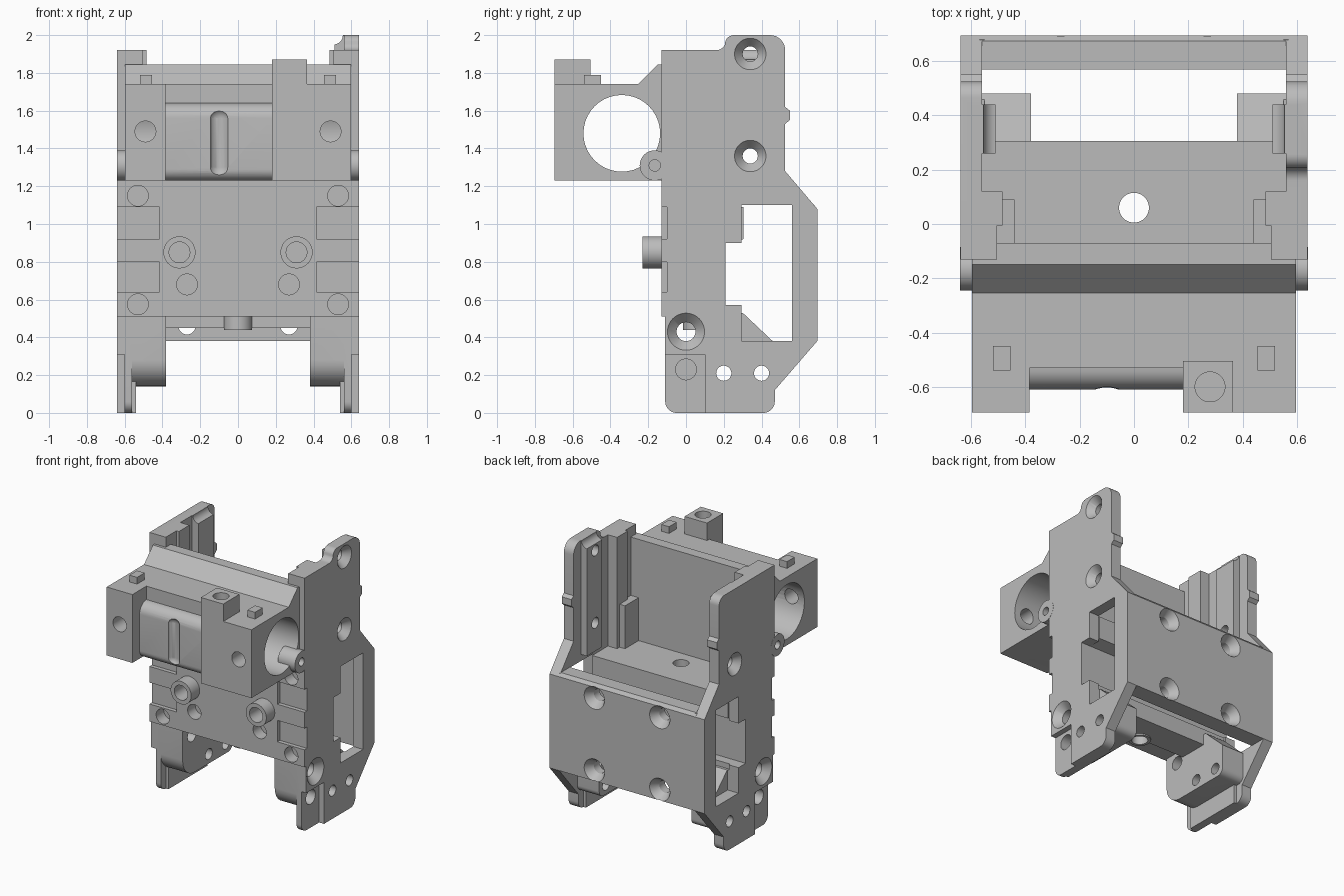
import bpy, bmesh
from math import radians, sin, cos, pi
from mathutils import Matrix, Vector

if "Cube" in bpy.data.objects:
    bpy.data.objects.remove(bpy.data.objects["Cube"])

grey = bpy.data.materials.new("machined_grey")
grey.use_nodes = True
grey.diffuse_color = (0.5, 0.5, 0.5, 1)
grey.node_tree.nodes["Principled BSDF"].inputs["Base Color"].default_value = grey.diffuse_color


def finish(bm, name):
    bmesh.ops.recalc_face_normals(bm, faces=bm.faces)
    mesh = bpy.data.meshes.new(name)
    bm.to_mesh(mesh)
    bm.free()
    mesh.materials.append(grey)
    obj = bpy.data.objects.new(name, mesh)
    bpy.context.collection.objects.link(obj)
    return obj


def prism(name, profile, x0, x1):
    """Extrude a (y, z) outline along x."""
    bm = bmesh.new()
    face = bm.faces.new([bm.verts.new((x0, y, z)) for y, z in profile])
    ext = bmesh.ops.extrude_face_region(bm, geom=[face])
    verts = [v for v in ext["geom"] if isinstance(v, bmesh.types.BMVert)]
    bmesh.ops.translate(bm, verts=verts, vec=(x1 - x0, 0, 0))
    return finish(bm, name)


def box(name, x, y, z):
    return prism(name, [(y[0], z[0]), (y[1], z[0]), (y[1], z[1]), (y[0], z[1])], x[0], x[1])


def cyl(name, start, end, r, r2=None):
    a, b = Vector(start), Vector(end)
    bm = bmesh.new()
    turn = (b - a).to_track_quat('Z', 'Y').to_matrix().to_4x4()
    bmesh.ops.create_cone(bm, cap_ends=True, segments=40, radius1=r,
                          radius2=r if r2 is None else r2, depth=(b - a).length,
                          matrix=Matrix.Translation((a + b) / 2) @ turn)
    return finish(bm, name)


def combine(obj, others, mode='DIFFERENCE'):
    bpy.context.view_layer.objects.active = obj
    for other in others:
        mod = obj.modifiers.new("combine", 'BOOLEAN')
        mod.operation, mod.solver, mod.object = mode, 'EXACT', other
        bpy.ops.object.modifier_apply(modifier=mod.name)
        bpy.data.objects.remove(other)


def sink(start, direction, r_out, r_in, depth, length):
    """Countersunk hole: a cone mouth and a straight bore."""
    p, d = Vector(start), Vector(direction)
    return [cyl("cutter", p - d * 0.002, p + d * depth, r_out, r_in),
            cyl("cutter", p - d * 0.01, p + d * length, r_in)]


def hole_y(x, z, r=0.055, y0=-0.3, y1=-0.04):
    return cyl("cutter", (x, y0, z), (x, y1, z), r)


def arc(cy, cz, r, a0, a1, n=8):
    return [(cy + r * cos(radians(a0 + (a1 - a0) * i / n)),
             cz + r * sin(radians(a0 + (a1 - a0) * i / n))) for i in range(n + 1)]


# Shared lower outline of both side plates, front bottom to back shoulder
lower = ([(-0.13, 0.51), (-0.11, 0.51)] + arc(-0.05, 0.06, 0.06, 180, 270)
         + arc(0.41, 0.06, 0.06, 270, 360)
         + [(0.47, 0.12), (0.695, 0.38), (0.695, 1.08), (0.525, 1.28),
            (0.525, 1.53), (0.55, 1.55), (0.55, 1.6), (0.525, 1.62)])
tall_top = (arc(0.445, 1.92, 0.08, 0, 90) + arc(0.255, 1.95, 0.05, 90, 160)
            + arc(0.16, 1.97, 0.05, -20, -90) + [(-0.13, 1.92)])
short_top = arc(0.465, 1.86, 0.06, 0, 90) + [(-0.13, 1.92)]
window = [(0.295, 0.38), (0.56, 0.38), (0.56, 1.1), (0.295, 1.1),
          (0.295, 0.9), (0.21, 0.9), (0.21, 0.57), (0.295, 0.57)]

plates = []
for s, word, top in ((1, "left", tall_top), (-1, "right", short_top)):
    plate = prism(word + "_side_plate", lower + top, s * 0.56, s * 0.64)
    plates.append(plate)

    # Inner rails, rib and leg block, merged into the plate
    rib_top = 2.0 if s > 0 else 1.92
    rib = box("rib", sorted((s * 0.51, s * 0.6)), (0.26, 0.44), (1.15, rib_top))
    chamfer = cyl("cutter", (s * 0.505, 0.2, rib_top), (s * 0.505, 0.5, rib_top), 0.05)
    combine(rib, [chamfer])
    leg = prism("leg", arc(0.03, 0.28, 0.14, 180, 270) + arc(0.43, 0.19, 0.05, 270, 360)
                + [(0.48, 0.36), (0.3, 0.53), (-0.11, 0.53)], s * 0.38, s * 0.6)
    combine(plate, [
        rib, leg,
        box("web", sorted((s * 0.54, s * 0.6)), (-0.05, 0.41), (0.0, 0.3)),
        box("rail", sorted((s * 0.505, s * 0.6)), (-0.13, 0.0), (0.51, 1.92)),
        box("rail", sorted((s * 0.485, s * 0.6)), (-0.005, 0.12), (1.0, 1.92)),
        box("stop", sorted((s * 0.44, s * 0.6)), (-0.08, 0.09), (1.0, 1.41)),
    ], 'UNION')

    # Window, corner relief and screw holes
    cuts = [prism("cutter", window, s * 0.55, s * 0.7),
            box("cutter", sorted((s * 0.6, s * 0.7)), (-0.2, 0.1), (-0.1, 0.31)),
            cyl("cutter", (s * 0.7, 0, 0.23), (s * 0.5, 0, 0.23), 0.055)]
    for y in (0.2, 0.4):
        cuts.append(cyl("cutter", (s * 0.7, y, 0.21), (s * 0.3, y, 0.21), 0.04))
    cuts += sink((s * 0.64, 0.34, 1.36), (-s, 0, 0), 0.085, 0.04, 0.05, 0.3)
    cuts += sink((s * 0.64, 0, 0.43), (-s, 0, 0), 0.1, 0.05, 0.05, 0.3)
    if s > 0:
        cuts += sink((0.64, 0.34, 1.9), (-1, 0, 0), 0.085, 0.04, 0.05, 0.3)
    combine(plate, cuts)

# Centre body with overhanging floor and lower lip
body = prism("centre_body", [(-0.13, 0.51), (0.06, 0.51), (0.06, 0.45), (0.28, 0.45),
                             (0.28, 0.57), (0.21, 0.57), (0.21, 0.9), (0.305, 0.92),
                             (0.305, 1.09), (-0.07, 1.09), (-0.07, 1.23), (-0.13, 1.23)],
             -0.56, 0.56)
combine(body, [cyl("sleeve", (0, 0.06, 0.44), (0, 0.06, 0.8), 0.075)], 'UNION')
combine(body, [cyl("boss", (s * 0.31, -0.23, 0.85), (s * 0.31, -0.1, 0.85), 0.085)
               for s in (-1, 1)], 'UNION')
combine(body, [cyl("cutter", (0, 0.06, 0.3), (0, 0.06, 1.3), 0.055)]
        + [hole_y(s * x, z) for s in (-1, 1) for x, z in ((0.31, 0.85), (0.27, 0.68))])

# Side notches and corner holes across the front face
for part, sides in ((body, (-1, 1)), (plates[0], (1,)), (plates[1], (-1,))):
    for s in sides:
        combine(part, [box("cutter", sorted((s * 0.415, s * 0.7)), (-0.3, -0.1), z)
                       for z in ((0.64, 0.8), (0.92, 1.09))]
                + [hole_y(s * 0.53, z) for z in (0.575, 1.15)])

# Back wall with four countersunk holes
back = prism("back_wall", [(0.57, 0.38), (0.695, 0.38), (0.695, 1.08),
                           (0.675, 1.104), (0.57, 1.104)], -0.565, 0.565)
back_cuts = []
for x in (-0.27, 0.27):
    for z in (0.46, 1.0):
        back_cuts += sink((x, 0.695, z), (0, -1, 0), 0.085, 0.045, 0.06, 0.3)
combine(back, back_cuts)
for s in (-1, 1):
    gusset = cyl("back_gusset", (s * 0.56, 0.63, 0.4), (s * 0.56, 0.63, 1.1), 0.05)

# Front clamp: bored block with sloped rear web
clamp = prism("front_clamp", [(-0.695, 1.23), (-0.07, 1.23), (-0.07, 1.845), (-0.15, 1.845),
                              (-0.255, 1.74), (-0.695, 1.74)], -0.597, 0.597)
combine(clamp, [box("screw_tower", (0.18, 0.365), (-0.695, -0.505), (1.6, 1.87))]
        + [box("peg", (s * 0.487 - 0.032, s * 0.487 + 0.032), (-0.54, -0.45), (1.7, 1.79))
           for s in (-1, 1)], 'UNION')
recess = ([(-0.75, 1.2), (-0.55, 1.2), (-0.55, 1.23)] + arc(-0.55, 1.29, 0.06, 270, 180)
          + arc(-0.53, 1.56, 0.08, 180, 90) + [(-0.53, 1.9), (-0.75, 1.9)])
groove = cyl("cutter", (-0.1, -0.64, 1.3), (-0.1, -0.64, 1.56), 0.055)
groove_ends = []
for z in (1.3, 1.56):
    bm = bmesh.new()
    bmesh.ops.create_uvsphere(bm, u_segments=40, v_segments=16, radius=0.055,
                              matrix=Matrix.Translation((-0.1, -0.64, z)))
    groove_ends.append(finish(bm, "cutter"))
combine(clamp, [prism("cutter", recess, -0.385, 0.18), groove] + groove_ends
        + [cyl("cutter", (-1, -0.34, 1.48), (1, -0.34, 1.48), 0.203),
           cyl("cutter", (0.28, -0.6, 1.65), (0.28, -0.6, 2), 0.055)]
        + [hole_y(s * 0.49, 1.49, 0.055, -0.8, -0.4) for s in (-1, 1)])

# Pivot bosses where the clamp meets the side plates
for s, word in ((1, "left"), (-1, "right")):
    pivot = cyl(word + "_pivot_boss", (s * 0.5, -0.165, 1.31), (s * 0.641, -0.165, 1.31), 0.08)
    combine(pivot, [cyl("cutter", (s * 0.6, -0.165, 1.31), (s * 0.7, -0.165, 1.31), 0.03)])

# Smooth the bores while keeping machined edges crisp
bpy.ops.object.select_all(action='DESELECT')
for obj in bpy.context.collection.objects:
    if obj.type == 'MESH':
        obj.select_set(True)
        bpy.context.view_layer.objects.active = obj
bpy.ops.object.shade_smooth_by_angle(angle=radians(30))
